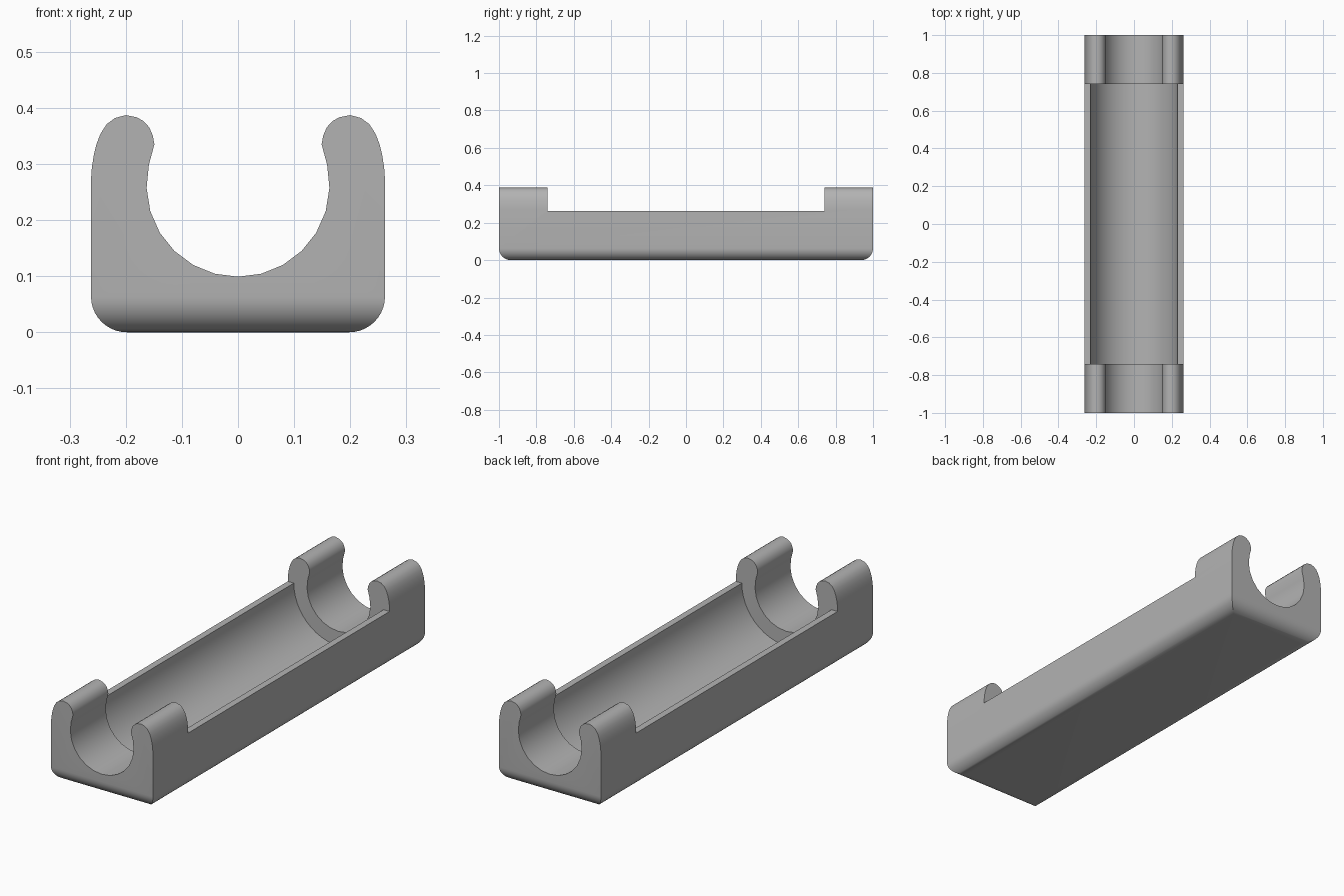
import bpy, bmesh
from math import sin, cos, pi, radians

cube = bpy.data.objects.get("Cube")
if cube:
    bpy.data.objects.remove(cube, do_unlink=True)

HALF_W, HALF_L, FILLET = 0.262, 1.0, 0.064
AXIS_Z, BORE_R, TROUGH_R = 0.262, 0.163, 0.231
TOP = 0.5

grey = bpy.data.materials.new("plain grey")
grey.use_nodes = True
grey.diffuse_color = (0.45, 0.45, 0.45, 1)
grey.node_tree.nodes["Principled BSDF"].inputs["Base Color"].default_value = grey.diffuse_color


def make_object(name, bm):
    bmesh.ops.recalc_face_normals(bm, faces=bm.faces)
    mesh = bpy.data.meshes.new(name)
    bm.to_mesh(mesh)
    bm.free()
    mesh.materials.append(grey)
    obj = bpy.data.objects.new(name, mesh)
    bpy.context.collection.objects.link(obj)
    return obj


def extrude_profile(name, points, half):
    """Prism along y from an x, z profile."""
    bm = bmesh.new()
    face = bm.faces.new([bm.verts.new((x, -half, z)) for x, z in points])
    moved = bmesh.ops.extrude_face_region(bm, geom=[face])["geom"]
    verts = [v for v in moved if isinstance(v, bmesh.types.BMVert)]
    bmesh.ops.translate(bm, verts=verts, vec=(0, 2 * half, 0))
    return make_object(name, bm)


def arc(radius, start, end, steps):
    """Arc about the bore axis, angles in degrees."""
    angles = [radians(start + (end - start) * i / steps) for i in range(steps + 1)]
    return [(radius * cos(a), AXIS_Z + radius * sin(a)) for a in angles]


# Block with rounded bottom edges and sharp upright corners
bm = bmesh.new()
levels = [(FILLET * (1 - sin(a)), FILLET * (1 - cos(a)))
          for a in (i * pi / 20 for i in range(11))] + [(0, TOP - 0.02)]
rings = []
for inset, z in levels:
    x, y = HALF_W - inset, HALF_L - inset
    rings.append([bm.verts.new((sx * x, sy * y, z))
                  for sx, sy in ((-1, -1), (1, -1), (1, 1), (-1, 1))])
for low, high in zip(rings, rings[1:]):
    for i in range(4):
        j = (i + 1) % 4
        bm.faces.new((low[i], low[j], high[j], high[i]))
bm.faces.new(rings[0])
bm.faces.new(rings[-1])
cradle = make_object("cradle", bm)

# Opening of the snap clips: outside of the arms, rounded tips and bore
arm = [(0.4, TOP), (0.4, 0.272), (HALF_W, 0.272), (0.2605, 0.293), (0.257, 0.316),
       (0.252, 0.336), (0.245, 0.354), (0.234, 0.371), (0.219, 0.382), (0.2, 0.387),
       (0.18, 0.383), (0.168, 0.376), (0.158, 0.365), (0.152, 0.351), (0.149, 0.335)]
bore = arc(BORE_R, 13, -193, 14)
clip_opening = extrude_profile("clip_opening", arm + bore + [(-x, z) for x, z in reversed(arm)], 1.2)

# Wider trough between the clips, with low walls
trough = [(0.4, TOP), (0.4, AXIS_Z)] + arc(TROUGH_R, 0, -180, 24) + [(-0.4, AXIS_Z), (-0.4, TOP)]
middle_trough = extrude_profile("middle_trough", trough, 0.74)

# Cut both and smooth the curved surfaces
bpy.ops.object.select_all(action="DESELECT")
cradle.select_set(True)
bpy.context.view_layer.objects.active = cradle
for cutter in (clip_opening, middle_trough):
    cutter.hide_render = True
    mod = cradle.modifiers.new(cutter.name, "BOOLEAN")
    mod.operation = "DIFFERENCE"
    mod.solver = "EXACT"
    mod.object = cutter
    bpy.ops.object.modifier_apply(modifier=mod.name)
    bpy.data.objects.remove(cutter, do_unlink=True)
bpy.ops.object.shade_smooth_by_angle(angle=radians(30))
